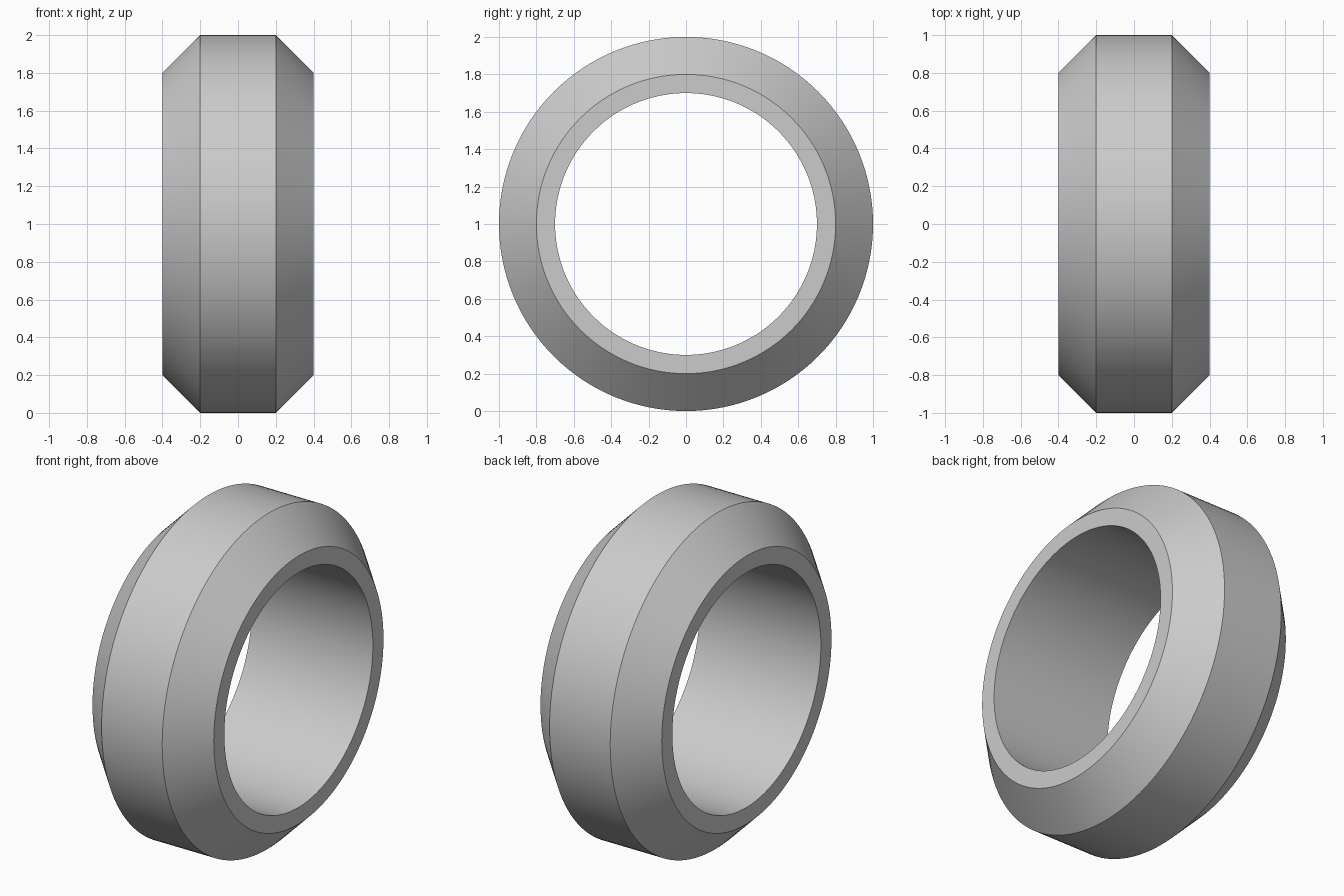
import bpy
import bmesh
import math
from mathutils import Matrix, Vector

cube = bpy.data.objects.get("Cube")
if cube:
    bpy.data.objects.remove(cube, do_unlink=True)

# Plain grey material
grey = bpy.data.materials.new("light_grey")
grey.use_nodes = True
colour = (0.6, 0.6, 0.6, 1)
grey.diffuse_color = colour
grey.node_tree.nodes["Principled BSDF"].inputs["Base Color"].default_value = colour

# Half cross-section as (x, radius), mirrored to the other side
SEGMENTS = 128
half = [(0.4, 0.7), (0.4, 0.8), (0.2, 1.0)]
profile = half + [(-x, r) for x, r in reversed(half)]

# Sweep the profile around the x axis
bm = bmesh.new()
rings = []
for i in range(SEGMENTS):
    turn = Matrix.Rotation(math.tau * i / SEGMENTS, 3, "X")
    rings.append([bm.verts.new(turn @ Vector((x, 0, r))) for x, r in profile])
for i, ring in enumerate(rings):
    following = rings[(i + 1) % SEGMENTS]
    for j in range(len(profile)):
        k = (j + 1) % len(profile)
        bm.faces.new((ring[j], ring[k], following[k], following[j]))
bmesh.ops.recalc_face_normals(bm, faces=bm.faces)

mesh = bpy.data.meshes.new("bevelled_ring")
bm.to_mesh(mesh)
bm.free()
mesh.materials.append(grey)

# Stand the ring on the ground
bevelled_ring = bpy.data.objects.new("bevelled_ring", mesh)
bevelled_ring.location.z = 1
bpy.context.collection.objects.link(bevelled_ring)

# Smooth curved bands, crisp bevel edges
bpy.ops.object.select_all(action="DESELECT")
bevelled_ring.select_set(True)
bpy.context.view_layer.objects.active = bevelled_ring
bpy.ops.object.shade_smooth_by_angle(angle=math.radians(30))
